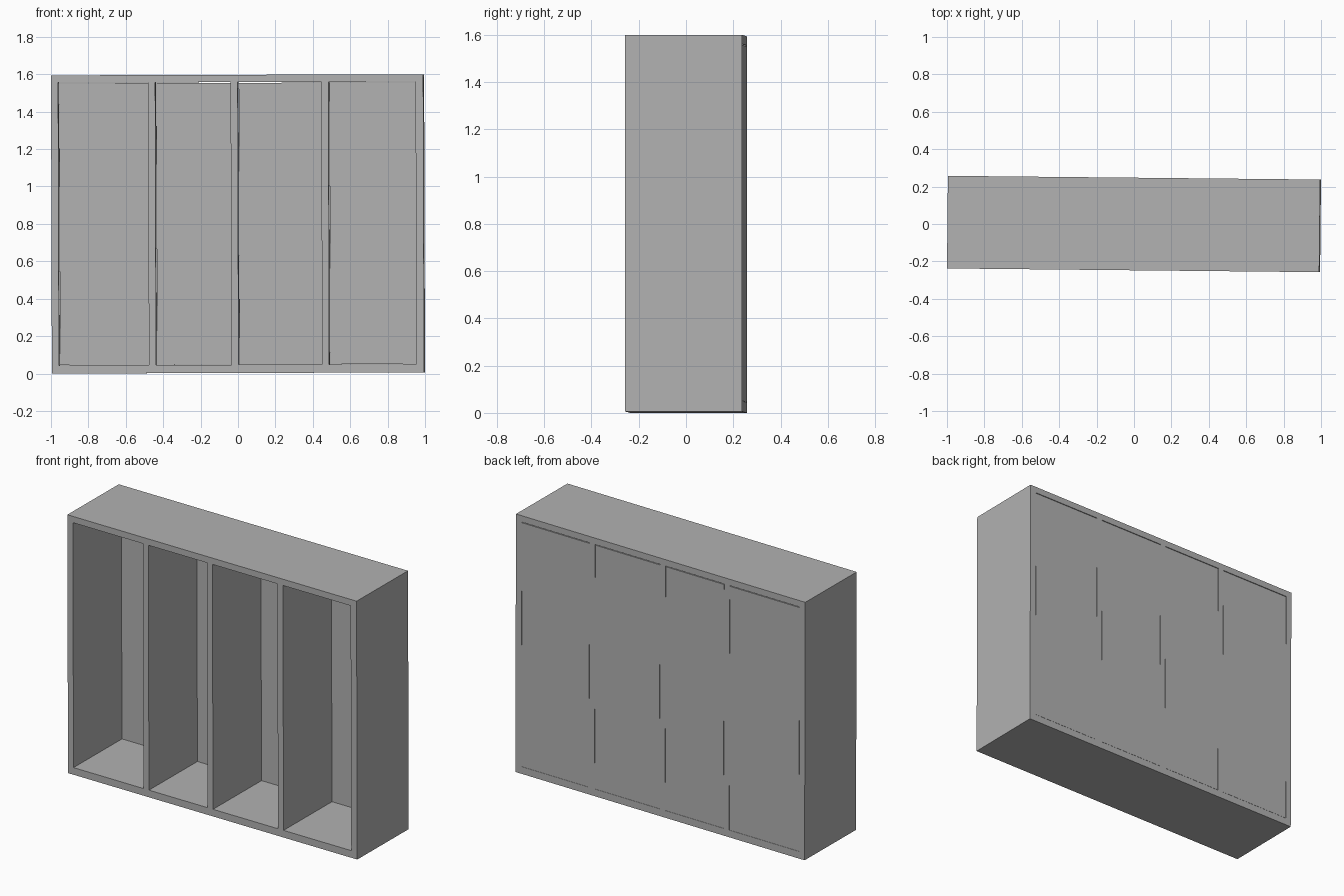
import bpy, bmesh
from mathutils import Matrix, Vector

cube = bpy.data.objects.get("Cube")
if cube:
    bpy.data.objects.remove(cube, do_unlink=True)

grey = bpy.data.materials.new("plain_grey")
grey.use_nodes = True
colour = (0.445, 0.445, 0.445, 1)
grey.diffuse_color = colour
grey.node_tree.nodes["Principled BSDF"].inputs["Base Color"].default_value = colour

# Overall cabinet size and its slight skew from the axes
WIDTH, DEPTH, HEIGHT = 1.99, 0.495, 1.594
BACK, PANEL = DEPTH / 2, 0.03
tilt = (Matrix.Translation((0, 0, 0.8)) @ Matrix.Rotation(-0.01, 4, "Z")
        @ Matrix.Rotation(-0.003, 4, "Y"))

# Upright edges: side, opening, divider, opening ... side
xs = [-WIDTH / 2, -0.957, -0.476, -0.438, -0.035, 0.003, 0.45, 0.488, 0.954, WIDTH / 2]
zs = [-HEIGHT / 2, -0.753, 0.758, HEIGHT / 2]


def finish(bm, name):
    bmesh.ops.recalc_face_normals(bm, faces=bm.faces)
    bmesh.ops.transform(bm, matrix=tilt, verts=bm.verts)
    mesh = bpy.data.meshes.new(name)
    bm.to_mesh(mesh)
    bm.free()
    mesh.materials.append(grey)
    bpy.context.collection.objects.link(bpy.data.objects.new(name, mesh))


# Frame with dividers: front outline with openings, pushed back to full depth
bm = bmesh.new()
grid = [[bm.verts.new((x, -BACK, z)) for z in zs] for x in xs]
for i in range(len(xs) - 1):
    for k in range(len(zs) - 1):
        if k == 1 and i % 2 == 1:
            continue
        bm.faces.new((grid[i][k], grid[i + 1][k], grid[i + 1][k + 1], grid[i][k + 1]))
pushed = bmesh.ops.extrude_face_region(bm, geom=bm.faces[:], use_keep_orig=True)
verts = [g for g in pushed["geom"] if isinstance(g, bmesh.types.BMVert)]
bmesh.ops.translate(bm, vec=(0, DEPTH, 0), verts=verts)
finish(bm, "cabinet_frame")

# Back panels, fitted into each opening with a hairline gap
for n, i in enumerate(range(1, len(xs) - 1, 2), 1):
    low = Vector((xs[i] + 0.001, BACK - PANEL, zs[1] + 0.001))
    high = Vector((xs[i + 1] - 0.001, BACK, zs[2] - 0.004))
    bm = bmesh.new()
    bmesh.ops.create_cube(bm, size=1)
    bmesh.ops.scale(bm, vec=high - low, verts=bm.verts)
    bmesh.ops.translate(bm, vec=(low + high) / 2, verts=bm.verts)
    finish(bm, f"back_panel_{n}")
